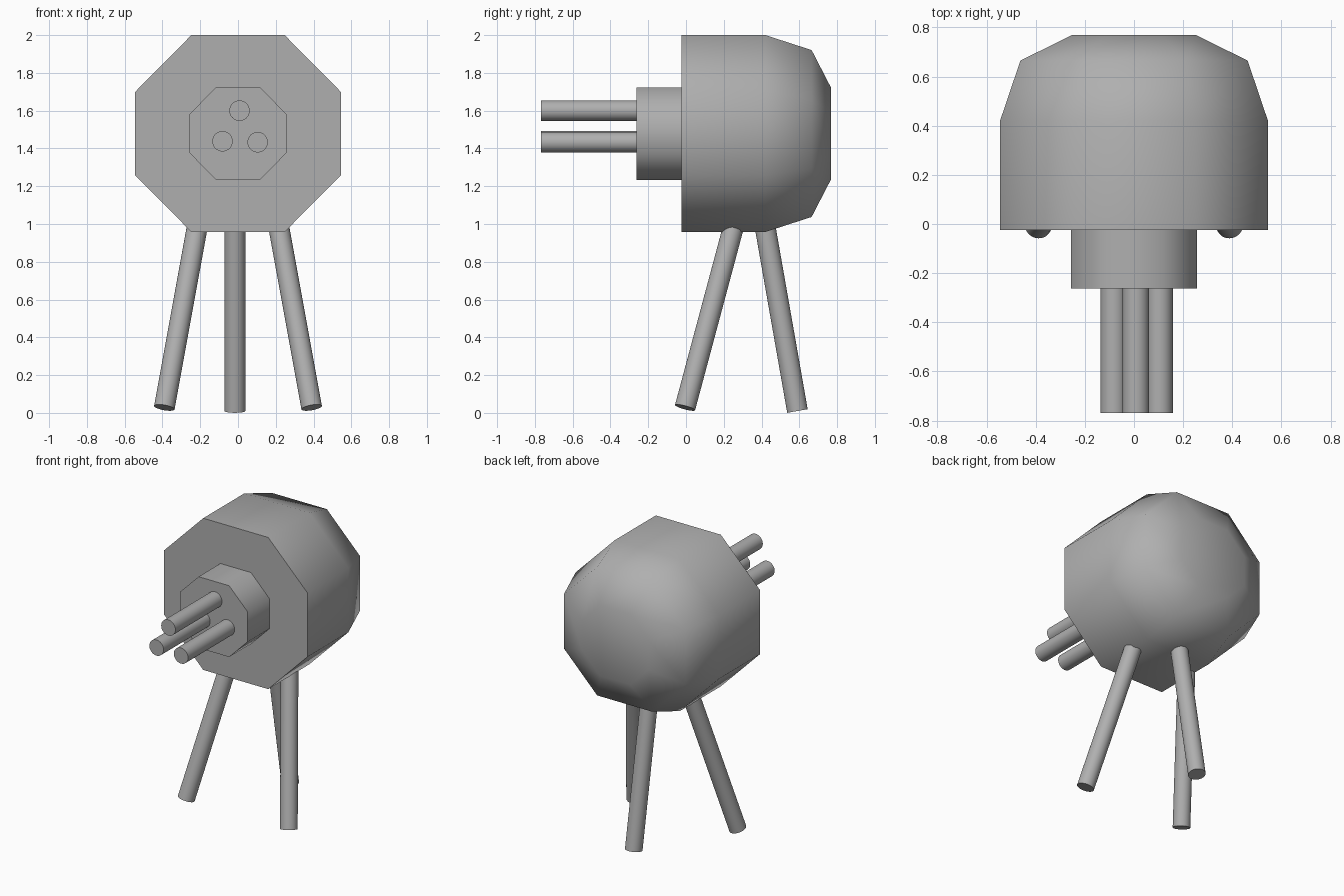
import bpy, bmesh, math
from mathutils import Vector

if "Cube" in bpy.data.objects:
    bpy.data.objects.remove(bpy.data.objects["Cube"])

CZ = 1.479
# Octagonal cross-section (x, z offset from the body axis)
OCT = [(0.247, 0.521), (0.545, 0.22), (0.545, -0.22), (0.247, -0.521),
       (-0.247, -0.521), (-0.545, -0.22), (-0.545, 0.22), (-0.247, 0.521)]

# Dark grey shared by all parts
GREY = bpy.data.materials.new("dark_grey")
GREY.diffuse_color = (0.43, 0.43, 0.43, 1)
GREY.use_nodes = True
GREY.node_tree.nodes["Principled BSDF"].inputs["Base Color"].default_value = GREY.diffuse_color


def finish(ob, angle):
    """Assign the grey and smooth all but sharp edges."""
    ob.data.materials.append(GREY)
    bpy.ops.object.select_all(action='DESELECT')
    ob.select_set(True)
    bpy.context.view_layer.objects.active = ob
    bpy.ops.object.shade_smooth_by_angle(angle=math.radians(angle))


def loft(name, sections, angle):
    """Octagonal loft along y from (y, scale) sections, capped at both ends."""
    bm = bmesh.new()
    rings = [[bm.verts.new((x * s, y, CZ + z * s)) for x, z in OCT]
             for y, s in sections]
    for a, b in zip(rings, rings[1:]):
        for i in range(8):
            j = (i + 1) % 8
            bm.faces.new((a[i], a[j], b[j], b[i]))
    bm.faces.new(rings[0])
    bm.faces.new(rings[-1])
    bmesh.ops.recalc_face_normals(bm, faces=bm.faces)
    mesh = bpy.data.meshes.new(name)
    bm.to_mesh(mesh)
    bm.free()
    ob = bpy.data.objects.new(name, mesh)
    bpy.context.collection.objects.link(ob)
    finish(ob, angle)


def rod(name, start, end, radius):
    """Round rod between two points."""
    a, b = Vector(start), Vector(end)
    bpy.ops.mesh.primitive_cylinder_add(vertices=32, radius=radius,
                                        depth=(b - a).length, location=(a + b) / 2)
    ob = bpy.context.object
    ob.name = name
    ob.rotation_euler = (b - a).to_track_quat('Z', 'Y').to_euler()
    finish(ob, 40)


# Rounded body and front collar
loft("body", [(-0.025, 1), (0.42, 1), (0.665, 0.848), (0.768, 0.465)], 60)
loft("collar", [(-0.262, 0.47), (0.0, 0.47)], 60)

# Three prongs out of the collar
for i, (x, z) in enumerate([(0.008, 1.60), (-0.082, 1.438), (0.104, 1.433)]):
    rod(f"prong_{i + 1}", (x, -0.768, z), (x, -0.24, z), 0.054)

# Splayed front legs and the rear leg
for side, label in ((-1, "left"), (1, "right")):
    rod(f"front_leg_{label}", (side * 0.39, -0.005, 0.028),
        (side * 0.218, 0.248, 0.973), 0.055)
rod("rear_leg", (-0.016, 0.59, 0.01), (-0.016, 0.418, 0.99), 0.055)
